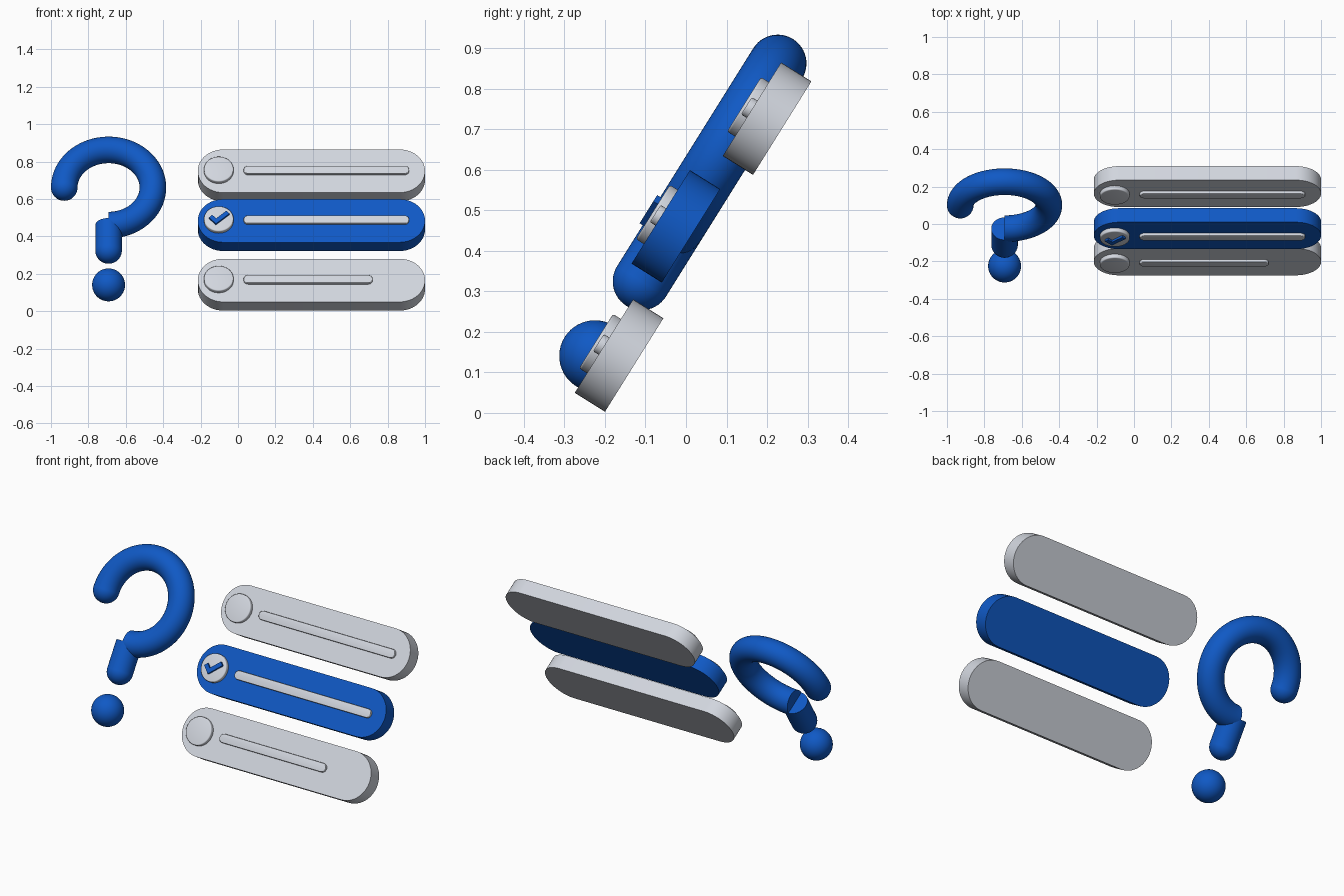
import bpy, bmesh, math
from mathutils import Matrix, Vector

if "Cube" in bpy.data.objects:
    bpy.data.objects.remove(bpy.data.objects["Cube"])

# Everything is laid out on a flat panel (x, up-slope, outward), then leaned back
TILT = Matrix.Rotation(math.radians(58), 4, 'X')
ROUND = 0.071          # tube radius of the question mark
OUT = 0.265            # outward position of the question mark
QX, QV, QR = -0.692, 0.614, 0.237


def material(name, rgb):
    m = bpy.data.materials.new(name)
    m.diffuse_color = (*rgb, 1)
    m.use_nodes = True
    m.node_tree.nodes["Principled BSDF"].inputs["Base Color"].default_value = m.diffuse_color
    return m


blue = material("blue", (0.005, 0.1, 0.56))
grey = material("light_grey", (0.64, 0.67, 0.73))


def finish(name, bm, mat, angle=35):
    bmesh.ops.recalc_face_normals(bm, faces=bm.faces)
    bm.transform(TILT)
    me = bpy.data.meshes.new(name)
    bm.to_mesh(me)
    bm.free()
    me.materials.append(mat)
    ob = bpy.data.objects.new(name, me)
    bpy.context.collection.objects.link(ob)
    bpy.ops.object.select_all(action='DESELECT')
    ob.select_set(True)
    bpy.context.view_layer.objects.active = ob
    bpy.ops.object.shade_smooth_by_angle(angle=math.radians(angle))
    return ob


def prism(name, outline, w0, w1, mat, bevel=0.0):
    """Extrude an outline from w0 to w1, optionally rounding the front rim."""
    bm = bmesh.new()
    face = bm.faces.new([bm.verts.new((x, v, w0)) for x, v in outline])
    top = bmesh.ops.extrude_face_region(bm, geom=[face])['geom']
    verts = [g for g in top if isinstance(g, bmesh.types.BMVert)]
    bmesh.ops.translate(bm, verts=verts, vec=(0, 0, w1 - w0))
    if bevel:
        rim = [e for e in bm.edges if all(abs(p.co.z - w1) < 1e-5 for p in e.verts)]
        bmesh.ops.bevel(bm, geom=rim, offset=bevel, segments=3, profile=0.5,
                        affect='EDGES')
    return finish(name, bm, mat)


def capsule(x0, x1, v, r, n=24):
    """Outline with two semicircular ends."""
    pts = []
    for cx, start in ((x1 - r, -90), (x0 + r, 90)):
        for i in range(n + 1):
            a = math.radians(start + 180 * i / n)
            pts.append((cx + r * math.cos(a), v + r * math.sin(a)))
    return pts


def circle(x, v, r, n=64):
    return [(x + r * math.cos(math.tau * i / n), v + r * math.sin(math.tau * i / n))
            for i in range(n)]


def ball(name, x, v, r):
    bm = bmesh.new()
    bmesh.ops.create_uvsphere(bm, u_segments=48, v_segments=24, radius=r,
                              matrix=Matrix.Translation((x, v, OUT)))
    finish(name, bm, blue)


def tube(name, path, tangents):
    """Round tube with flat ends along a path lying in the panel plane."""
    bm = bmesh.new()
    rings = []
    for p, t in zip(path, tangents):
        side = Vector((-t.y, t.x, 0))
        rings.append([bm.verts.new(p + ROUND * (side * math.cos(math.tau * k / 48)
                      + Vector((0, 0, 1)) * math.sin(math.tau * k / 48)))
                      for k in range(48)])
    for a, b in zip(rings, rings[1:]):
        for k in range(48):
            bm.faces.new((a[k], a[(k + 1) % 48], b[(k + 1) % 48], b[k]))
    bm.faces.new(rings[0])
    bm.faces.new(rings[-1])
    finish(name, bm, blue)


# Answer rows: plate, round marker and text bar
for name, v, lift, mat, bar_end in (("bottom", 0.0325, 0, grey, 0.72),
                                    ("middle", 0.377, 0.05, blue, 0.915),
                                    ("top", 0.7215, 0, grey, 0.915)):
    prism(name + "_plate", capsule(-0.215, 1.0, v, 0.136), 0.171 + lift, 0.259 + lift, mat)
    prism(name + "_marker", circle(-0.103, v, 0.079), 0.25 + lift, 0.282 + lift, grey, 0.006)
    prism(name + "_bar", capsule(0.03, bar_end, v, 0.025, 12), 0.25 + lift, 0.275 + lift,
          grey, 0.004)

# Tick on the chosen row
prism("tick", [(-0.155, 0.375), (-0.118, 0.336), (-0.046, 0.400),
               (-0.062, 0.418), (-0.117, 0.369), (-0.138, 0.392)], 0.325, 0.345, blue)

# Question mark: three-quarter hook, stem, rounded ends and dot
angles = [math.radians(180 - 270 * i / 72) for i in range(73)]
tube("hook", [Vector((QX + QR * math.cos(a), QV + QR * math.sin(a), OUT)) for a in angles],
     [Vector((math.sin(a), -math.cos(a), 0)) for a in angles])
ball("hook_end", QX - QR, QV, ROUND)
tube("stem", [Vector((QX, QV - QR, OUT)), Vector((QX, 0.217, OUT))], [Vector((0, -1, 0))] * 2)
ball("stem_end", QX, 0.217, ROUND)
ball("dot", QX, 0.0, 0.088)
